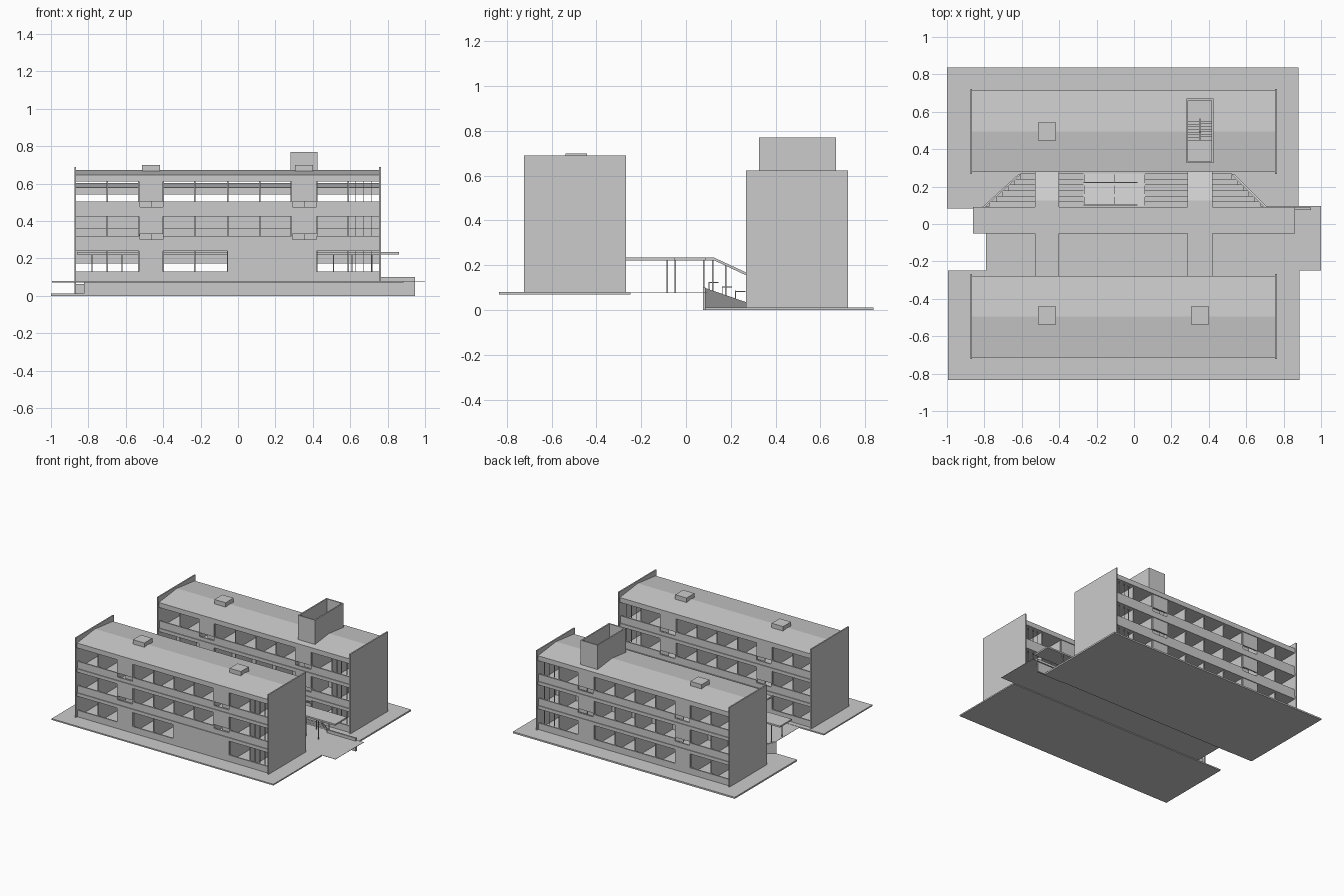
import bpy, bmesh, math

if "Cube" in bpy.data.objects:
    bpy.data.objects.remove(bpy.data.objects["Cube"])

def material(name, v):
    m = bpy.data.materials.new(name)
    m.diffuse_color = (v, v, v, 1)
    m.use_nodes = True
    m.node_tree.nodes["Principled BSDF"].inputs["Base Color"].default_value = m.diffuse_color
    return m

GREY = material("plain_grey", 0.6)

def finish(name, bm):
    bmesh.ops.recalc_face_normals(bm, faces=bm.faces)
    me = bpy.data.meshes.new(name)
    bm.to_mesh(me)
    bm.free()
    me.materials.append(GREY)
    ob = bpy.data.objects.new(name, me)
    bpy.context.collection.objects.link(ob)
    return ob

def boxes(name, items):
    """One object from boxes given as (x0, x1, y0, y1, z0, z1)."""
    bm = bmesh.new()
    for x0, x1, y0, y1, z0, z1 in items:
        vs = bmesh.ops.create_cube(bm, size=1)["verts"]
        for v in vs:
            v.co = ((x0 + x1) / 2 + v.co.x * (x1 - x0),
                    (y0 + y1) / 2 + v.co.y * (y1 - y0),
                    (z0 + z1) / 2 + v.co.z * (z1 - z0))
    return finish(name, bm)

def prism(name, profile, x0, x1):
    """Extrude a (y, z) profile along x."""
    bm = bmesh.new()
    a = [bm.verts.new((x0, y, z)) for y, z in profile]
    b = [bm.verts.new((x1, y, z)) for y, z in profile]
    bm.faces.new(a)
    bm.faces.new(b)
    n = len(profile)
    for i in range(n):
        bm.faces.new((a[i], a[(i + 1) % n], b[(i + 1) % n], b[i]))
    return finish(name, bm)

X0, X1 = -0.865, 0.755
CORES = [(-0.53, -0.40), (0.285, 0.42)]
BAYS = [(X0, -0.53), (-0.40, 0.285), (0.42, X1)]
WALLS = [-0.70, -0.53, -0.40, -0.23, -0.055, 0.115, 0.285, 0.42, 0.59]
STOREYS = [(0, 0.05, 0.16), (0.185, 0.24, 0.345), (0.37, 0.425, 0.53)]

def building(tag, cy, base):
    # end walls rise above the roof
    boxes(tag + "_end_walls", [(x, x + 0.01, cy - 0.228, cy + 0.228, base, base + 0.61)
                               for x in (X0 - 0.01, X1)])
    # floor slabs with projecting edges
    slabs = boxes(tag + "_floor_slabs", [(X0, X1, cy - 0.218, cy + 0.218, base + z, base + z + 0.025)
                                         for z in (0.16, 0.345)])
    # low gable roof
    roof = prism(tag + "_roof", [(cy - 0.218, base + 0.53), (cy + 0.218, base + 0.53),
                                 (cy + 0.218, base + 0.567), (cy, base + 0.592),
                                 (cy - 0.218, base + 0.567)], X0, X1)
    # cross walls between the bays
    boxes(tag + "_cross_walls", [(x - 0.004, x + 0.004, cy - 0.2, cy + 0.2, base + f, base + t)
                                 for x in WALLS for f, s, t in STOREYS])
    parapets, cores, bars = [], [], []
    for s in (-1, 1):
        ya, yb = sorted((cy + s * 0.212, cy + s * 0.202))
        yc, yd = sorted((cy + s * 0.2, cy + s * 0.195))
        for f, sill, t in STOREYS:
            for a, b in BAYS:
                parapets.append((a, b, ya, yb, base + f, base + sill))
            for x in (0.63, 0.67, 0.715):
                bars.append((x - 0.002, x + 0.002, yc, yd, base + sill, base + t))
        # stair core fronts, broken by two narrow window slots
        for a, b in CORES:
            m = (a + b) / 2
            for z0, z1 in ((0, 0.22), (0.25, 0.395), (0.425, 0.53)):
                cores.append((a, b, ya, yb, base + z0, base + z1))
            for z0, z1 in ((0.22, 0.25), (0.395, 0.425)):
                cores.append((m, b, yc, yd, base + z0, base + z1))
                cores.append((a, a + 0.006, ya, yb, base + z0, base + z1))
    boxes(tag + "_parapets", parapets)
    boxes(tag + "_core_fronts", cores)
    boxes(tag + "_window_bars", bars)
    return slabs, roof

building("front_block", -0.495, 0.08)
rear_parts = building("rear_block", 0.495, 0.012)

# closed ground floor panel and rear corridor wall
boxes("ground_floor_panel", [(-0.055, 0.285, -0.707, -0.697, 0.13, 0.24)])
boxes("rear_corridor_wall", [(X0, X1, 0.49, 0.496, 0.197, 0.357)])

# skylights
boxes("skylights", [(x - 0.048, x + 0.048, y - 0.048, y + 0.048, z, z + 0.04)
                    for x, y, z in ((-0.465, -0.49, 0.66), (0.353, -0.49, 0.66), (-0.465, 0.495, 0.592))])

# open stair tower through the rear roof
cutter = boxes("tower_cutter", [(0.29, 0.415, 0.335, 0.662, 0.1, 0.9)])
cutter.hide_render = True
for ob in rear_parts:
    mod = ob.modifiers.new("shaft", "BOOLEAN")
    mod.operation = "DIFFERENCE"
    mod.solver = "EXACT"
    mod.object = cutter
cutter.hide_viewport = False
bpy.context.view_layer.update()
for ob in rear_parts:
    bpy.context.view_layer.objects.active = ob
    bpy.ops.object.modifier_apply(modifier="shaft")
bpy.data.objects.remove(cutter)
boxes("stair_tower", [(0.28, 0.29, 0.325, 0.67, 0.012, 0.77), (0.415, 0.425, 0.325, 0.67, 0.012, 0.77),
                      (0.29, 0.415, 0.325, 0.335, 0.012, 0.77), (0.29, 0.415, 0.66, 0.67, 0.012, 0.77)])
steps = []
for floor in range(3):
    z = 0.012 + floor * 0.185
    for i in range(8):
        y = 0.45 + i * 0.014
        h = (i + 1) * 0.0115
        steps.append((0.355, 0.415, y, y + 0.014, z + h - 0.012, z + h))
        steps.append((0.29, 0.35, y, y + 0.014, z + 0.185 - h - 0.012, z + 0.185 - h))
    steps.append((0.29, 0.415, 0.562, 0.66, z + 0.084, z + 0.092))
    steps.append((0.29, 0.415, 0.335, 0.45, z + 0.177, z + 0.185))
boxes("tower_stairs", steps)

# ground plates and the thin court between them
boxes("front_plate", [(-0.995, 0.885, -0.835, -0.248, 0.07, 0.08)])
boxes("rear_plate", [(-1.0, 0.88, 0.082, 0.838, 0, 0.012)])
boxes("court", [(-0.79, 1.0, -0.248, 0.095, 0.076, 0.078)])
boxes("retaining_wall", [(0.70, 0.945, 0.075, 0.088, 0, 0.1), (-0.81, 0.71, 0.08, 0.09, 0, 0.076)])

# terraced bank, narrowing towards the rear block, with a ramp in the middle
def bank_x(y):
    return -0.81 + (y - 0.085) * 1.1, 0.71 - (y - 0.085)

bank = []
for i in range(6):
    y = 0.09 + i * 0.03
    a, b = bank_x(y + 0.03)
    for p, q in ((a, -0.27), (0.06, b)):
        bank.append((p, q, y, y + 0.03, 0.005, 0.076 - i * 0.01))
boxes("terraces", bank)
prism("ramp", [(0.09, 0.005), (0.27, 0.005), (0.27, 0.02), (0.09, 0.076)], -0.27, 0.06)

# slanting walls beside the terraces
for side in (0, 1):
    bm = bmesh.new()
    ends = [(bank_x(0.08)[side], 0.08, 0.1), (bank_x(0.268)[side], 0.268, 0.035)]
    ring = []
    for x, y, top in ends:
        ring.append([bm.verts.new((x + d, y, z)) for d, z in
                     ((-0.007, 0), (0.007, 0), (0.007, top), (-0.007, top))])
    bm.faces.new(ring[0])
    bm.faces.new(ring[1])
    for i in range(4):
        j = (i + 1) % 4
        bm.faces.new((ring[0][i], ring[0][j], ring[1][j], ring[1][i]))
    finish(("left", "right")[side] + "_bank_wall", bm)

# ramp handrails
rails = []
for x in (-0.268, -0.105, 0.056):
    for y, z in ((0.10, 0.07), (0.16, 0.05), (0.22, 0.03)):
        rails.append((x, x + 0.004, y, y + 0.004, z, z + 0.055))
        rails.append((x, x + 0.004, y, y + 0.045, z + 0.051, z + 0.055))
rails += [(-0.27, 0.02, y, y + 0.004, z, z + 0.004) for y, z in ((0.10, 0.122), (0.22, 0.083))]
boxes("handrails", rails)

# raised walkway with bridges to both blocks
boxes("walkway", [(-0.86, 0.86, -0.052, 0.09, 0.222, 0.234)])
for i, (a, b) in enumerate(CORES):
    boxes("front_bridge_%d" % i, [(a, b, -0.285, -0.052, 0.222, 0.234)])
    prism("rear_bridge_%d" % i, [(0.09, 0.222), (0.125, 0.222), (0.285, 0.147),
                                 (0.285, 0.16), (0.125, 0.234), (0.09, 0.234)], a, b)
posts = [(x, y, 0.222) for x in (-0.78, -0.62, -0.23, -0.055, 0.115, 0.51, 0.61, 0.715)
         for y in (-0.048, 0.08)]
posts += [(x, y, z) for a, b in CORES for x in (a + 0.015, b - 0.015)
          for y, z in ((-0.083, 0.222), (0.12, 0.222), (0.178, 0.2))]
boxes("walkway_posts", [(x - 0.003, x + 0.003, y - 0.003, y + 0.003, 0.045 if y > 0.1 else 0.076, z)
                        for x, y, z in posts])
